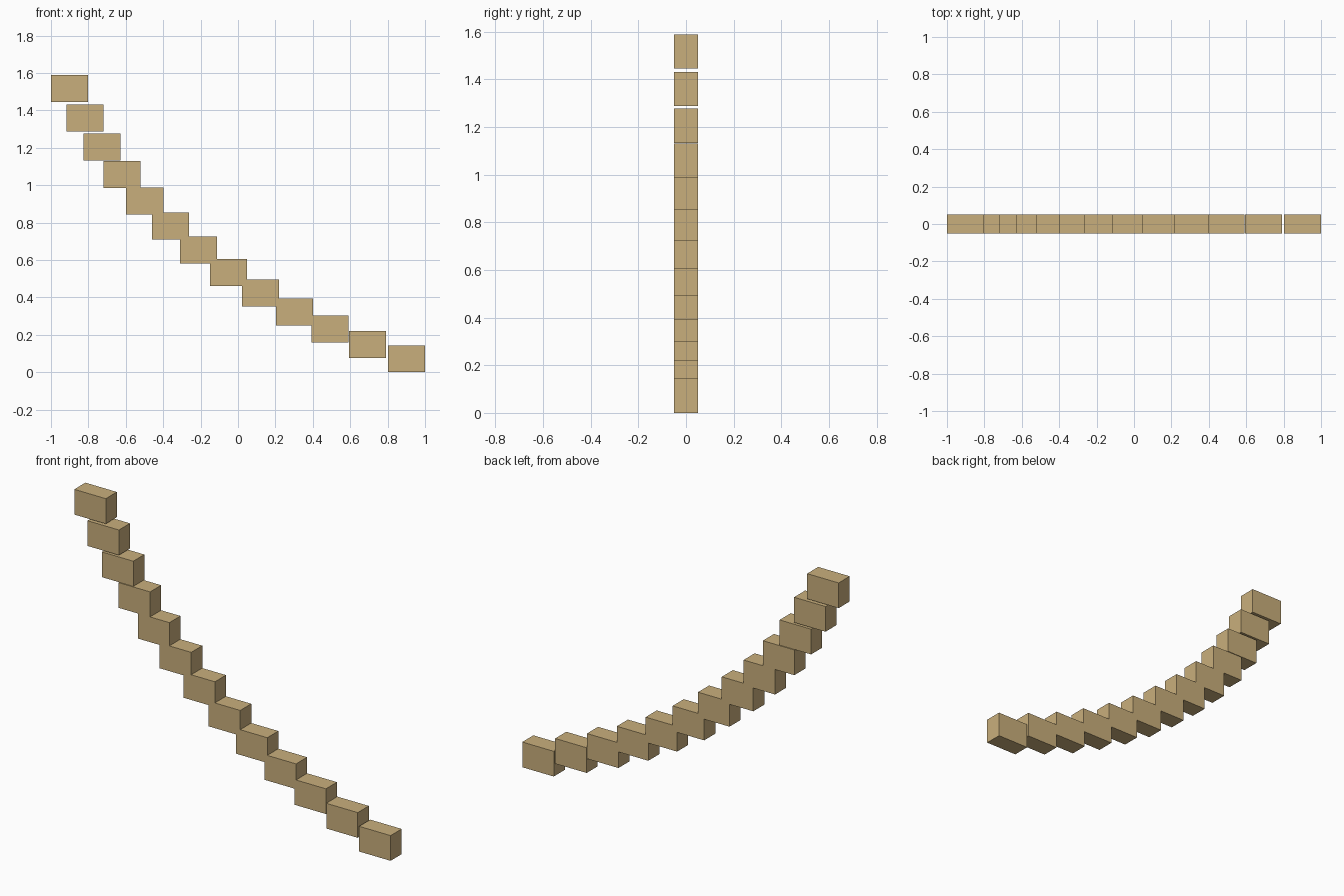
import bpy

if "Cube" in bpy.data.objects:
    bpy.data.objects.remove(bpy.data.objects["Cube"])

# Sandy tan colour shared by every block
tan = bpy.data.materials.new("sandy_tan")
tan.diffuse_color = (0.584, 0.428, 0.202, 1.0)
tan.use_nodes = True
tan.node_tree.nodes["Principled BSDF"].inputs["Base Color"].default_value = tan.diffuse_color

SIZE = (0.199, 0.10, 0.144)  # width, depth, height of one block

# Left edge and top height of each block, from the highest to the lowest
STEPS = [
    (-1.0, 1.588), (-0.917, 1.431), (-0.826, 1.277), (-0.720, 1.130),
    (-0.598, 0.987), (-0.460, 0.854), (-0.310, 0.726), (-0.150, 0.605),
    (0.021, 0.495), (0.203, 0.394), (0.392, 0.302), (0.593, 0.220),
    (0.801, 0.144),
]


def add_block(name, left, top):
    """Plain box placed by its left edge and top face."""
    bpy.ops.mesh.primitive_cube_add(
        size=1, location=(left + SIZE[0] / 2, 0, top - SIZE[2] / 2))
    block = bpy.context.object
    block.name = name
    block.scale = SIZE
    bpy.ops.object.transform_apply(location=False, rotation=False, scale=True)
    block.data.materials.append(tan)


# Curving flight of blocks
for i, (left, top) in enumerate(STEPS, 1):
    add_block(f"step_block_{i:02d}", left, top)
